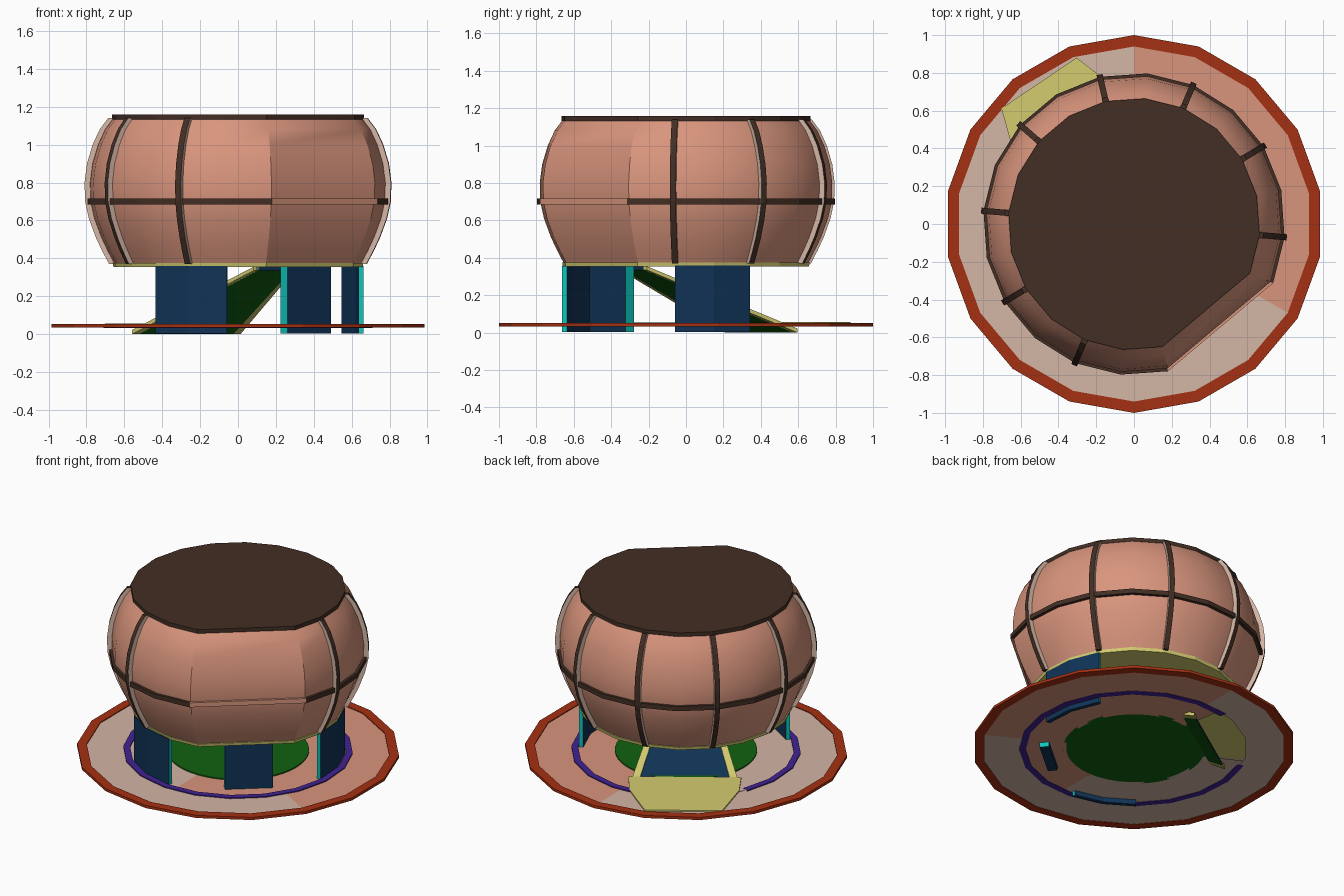
import bpy, bmesh, math
from mathutils import Vector

if "Cube" in bpy.data.objects:
    bpy.data.objects.remove(bpy.data.objects["Cube"])


def lin(c):
    c /= 255
    return c / 12.92 if c <= 0.04045 else ((c + 0.055) / 1.055) ** 2.4


def material(name, r, g, b):
    m = bpy.data.materials.new(name)
    m.diffuse_color = (lin(r), lin(g), lin(b), 1)
    m.use_nodes = True
    m.node_tree.nodes["Principled BSDF"].inputs["Base Color"].default_value = m.diffuse_color
    return m


SALMON = material("salmon", 217, 149, 125)
BEIGE = material("beige", 212, 182, 165)
RED = material("rust red", 165, 48, 18)
YELLOW = material("pale yellow", 211, 204, 112)
DARK = material("dark brown", 66, 46, 36)
GREEN = material("green", 17, 98, 17)
PURPLE = material("purple", 64, 34, 145)
NAVY = material("navy", 16, 51, 86)
TEAL = material("teal", 15, 195, 185)


def polar(r, deg, z):
    a = math.radians(deg)
    return Vector((r * math.cos(a), r * math.sin(a), z))


def finish(name, bm, mats, smooth=False):
    bmesh.ops.recalc_face_normals(bm, faces=bm.faces)
    me = bpy.data.meshes.new(name)
    bm.to_mesh(me)
    bm.free()
    for m in mats:
        me.materials.append(m)
    ob = bpy.data.objects.new(name, me)
    bpy.context.collection.objects.link(ob)
    if smooth:
        bpy.ops.object.select_all(action='DESELECT')
        ob.select_set(True)
        bpy.context.view_layer.objects.active = ob
        bpy.ops.object.shade_smooth_by_angle(angle=math.radians(30))
    return ob


def sweep(name, angles, section, mats, full=True, loop=True, caps=False,
          rule=None, end_mat=0, skip=None, smooth=False):
    """Turn an (r, z) section about z through the listed angles."""
    bm = bmesh.new()
    rows = [[bm.verts.new(polar(r, a, z)) for r, z in section] for a in angles]
    n, k = len(angles), len(section)
    for i in range(n if full else n - 1):
        j = (i + 1) % n
        step = (angles[j] - angles[i]) % 360
        mid = (angles[i] + step / 2) % 360
        if skip and skip(mid):
            continue
        for s in range(k if loop else k - 1):
            t = (s + 1) % k
            f = bm.faces.new((rows[i][s], rows[j][s], rows[j][t], rows[i][t]))
            f.material_index = rule(mid, s) if rule else 0
    if not full:
        for row in (rows[0], rows[-1]):
            bm.faces.new(row).material_index = end_mat
    if caps:
        for s in (0, k - 1):
            bm.faces.new([row[s] for row in rows])
    return finish(name, bm, mats, smooth)


def box(name, loft, mats, rule=None):
    """Solid between matching quads."""
    bm = bmesh.new()
    rows = [[bm.verts.new(p) for p in q] for q in loft]
    for a, b in zip(rows, rows[1:]):
        for s in range(4):
            t = (s + 1) % 4
            f = bm.faces.new((a[s], a[t], b[t], b[s]))
            f.material_index = rule(s) if rule else 0
    bm.faces.new(rows[0])
    bm.faces.new(rows[-1])
    return finish(name, bm, mats)


def rect(r0, r1, z0, z1):
    return [(r0, z0), (r1, z0), (r1, z1), (r0, z1)]


# The 20-sided plan has one wide flat side, made by leaving out two corners
PLAN = [-23 + 18 * i for i in range(18)]
FLAT = 310
PROFILE = [(.655, .37), (.692, .44), (.725, .51), (.762, .61), (.782, .70),
           (.785, .80), (.772, .90), (.742, 1.0), (.705, 1.08), (.66, 1.14)]

# Barrel-shaped upper body, its base and its roof
sweep("upper_body", PLAN, PROFILE, [SALMON], loop=False, caps=True, smooth=True)
sweep("body_base", PLAN, [(.66, .355), (.665, .376)], [YELLOW], loop=False, caps=True)
sweep("roof", PLAN, [(.667, 1.132), (.667, 1.158)], [DARK], loop=False, caps=True)

# Belt around the body, body-coloured on the flat side
sweep("belt", PLAN, rect(.775, .80, .685, .716), [DARK, SALMON],
      rule=lambda a, s: 1 if abs(a - FLAT) < 5 else 0)

# Curved ribs with dark outer faces and light sides
for i in range(10):
    ang = -5 + 36 * i
    if ang in (283, 319):
        continue
    out = polar(1, ang, 0)
    side = polar(.016, ang + 90, 0)
    loft = []
    for r, z in PROFILE:
        up = Vector((0, 0, z))
        a, b = out * (r - .015) + up, out * (r + .027) + up
        loft.append([a - side, b - side, b + side, a + side])
    box("rib_%d" % i, loft, [DARK, BEIGE], lambda s: 0 if s == 1 else 1)

# Two curved wall supports with teal ends, and one flat pier between them
for name, start in (("left_support", -131), ("right_support", -5)):
    sweep(name, [start, start + 18, start + 36], rect(.638, .665, .004, .36),
          [NAVY, TEAL], full=False, end_mat=1)
c = polar(.535, -48, 0)
n = polar(.03, -50, 0)
w = polar(.15, 40, 0)
pier = [c - n - w, c + n - w, c + n + w, c - n + w]
box("front_pier", [[p + Vector((0, 0, z)) for p in pier] for z in (.004, .36)],
    [NAVY, TEAL], lambda s: 1 if s in (0, 2) else 0)

# Ground platform: 18-sided floor in sectors, red rim, purple ring, green centre
RAMP = 124
GROUND = [90 + 20 * i for i in range(18)]


def near_ramp(a):
    return abs(a - RAMP) < 26


def floor_rule(a, s):
    return 0 if a < 90 or a > 330 else 1


sweep("outer_floor", GROUND, rect(.70, .95, .036, .046), [SALMON, BEIGE],
      rule=floor_rule)
sweep("inner_floor", [9 * i for i in range(40)], rect(.42, .69, .036, .046),
      [SALMON, BEIGE], skip=near_ramp,
      rule=lambda a, s: 1 if 140 < a < 270 else 0)
sweep("red_rim", GROUND, rect(.94, 1.0, .034, .052), [RED])
sweep("purple_ring", [-5 + 18 * i for i in range(20)],
      rect(.67, .712, .033, .053), [PURPLE], skip=near_ramp)
sweep("green_centre", [7.5 * i for i in range(48)], [(.44, .036), (.44, .054)],
      [GREEN], loop=False, caps=True)

# Ramp: coordinates are distance along, sideways offset, height
U, V = polar(1, RAMP, 0), polar(1, RAMP + 90, 0)


def at(s, v, z):
    return U * s + V * v + Vector((0, 0, z))


def slab(s, v0, v1, z, t):
    return [at(s, v0, z), at(s, v1, z), at(s, v1, z + t), at(s, v0, z + t)]


LOW, HIGH = .487, -.34
box("ramp", [slab(LOW, -.30, .30, 0, .012), slab(HIGH, -.11, .11, .335, .02)],
    [NAVY, GREEN], lambda s: 1 if s == 0 else 0)
for name, k in (("ramp_rail_left", -1), ("ramp_rail_right", 1)):
    box(name, [slab(LOW, k * .295, k * .345, 0, .022),
               slab(HIGH, k * .10, k * .13, .335, .02)], [YELLOW])

# Yellow landing plate at the foot of the ramp
box("landing", [slab(.41, -.35, .35, .047, .009), slab(.60, -.34, .34, .047, .009),
                slab(.90, -.24, .24, .047, .009)], [YELLOW])
